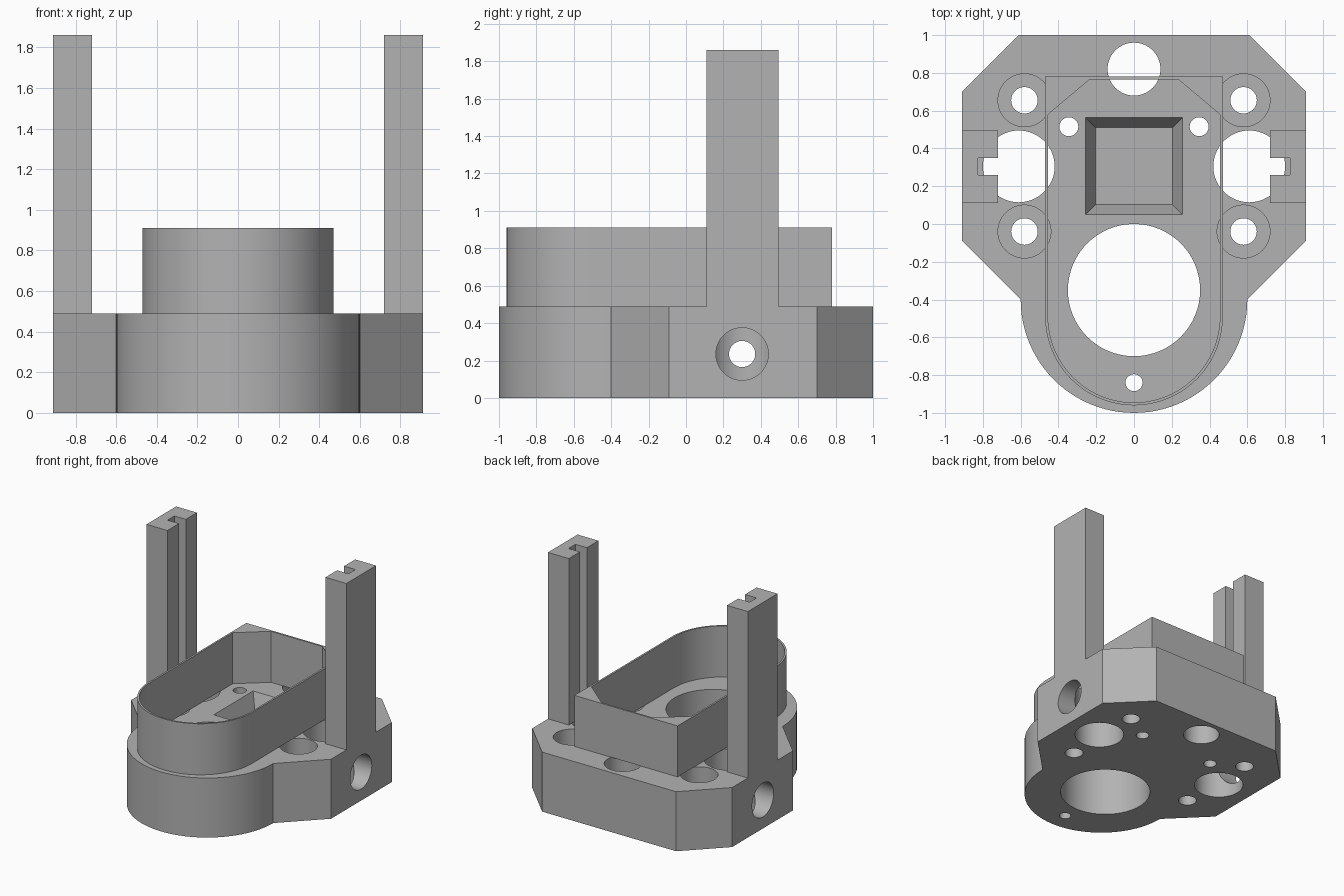
import bpy, bmesh, math
from mathutils import Matrix

cube = bpy.data.objects.get("Cube")
if cube:
    bpy.data.objects.remove(cube, do_unlink=True)

grey = bpy.data.materials.new("plain grey")
grey.use_nodes = True
colour = (0.45, 0.45, 0.45, 1)
grey.diffuse_color = colour
grey.node_tree.nodes["Principled BSDF"].inputs["Base Color"].default_value = colour

TOP = 0.49      # top of the base
RIM = 0.91      # rim of the tub
POST = 1.86     # top of the posts


def to_object(name, bm):
    bmesh.ops.recalc_face_normals(bm, faces=bm.faces)
    mesh = bpy.data.meshes.new(name)
    bm.to_mesh(mesh)
    bm.free()
    mesh.materials.append(grey)
    obj = bpy.data.objects.new(name, mesh)
    bpy.context.collection.objects.link(obj)
    return obj


def prism(name, outline, z0, z1):
    bm = bmesh.new()
    face = bm.faces.new([bm.verts.new((x, y, z0)) for x, y in outline])
    new = bmesh.ops.extrude_face_region(bm, geom=[face])["geom"]
    bmesh.ops.translate(bm, vec=(0, 0, z1 - z0),
                        verts=[v for v in new if isinstance(v, bmesh.types.BMVert)])
    return to_object(name, bm)


def cone(r1, r2, depth, matrix, sides=64):
    bm = bmesh.new()
    bmesh.ops.create_cone(bm, cap_ends=True, segments=sides, radius1=r1,
                          radius2=r2, depth=depth, matrix=matrix)
    return to_object("cutter", bm)


def hole(x, y, r, z0=-0.1, z1=TOP + 0.1):
    return cone(r, r, z1 - z0, Matrix.Translation((x, y, (z0 + z1) / 2)))


def side_bore(x0, x1, r):
    place = Matrix.Translation(((x0 + x1) / 2, 0.3, 0.235))
    return cone(r, r, x1 - x0, place @ Matrix.Rotation(math.pi / 2, 4, "Y"))


def arc(cy, r, n=48):
    # lower half circle, from +x round to -x
    return [(r * math.cos(math.pi * i / n), cy - r * math.sin(math.pi * i / n))
            for i in range(n + 1)]


def cut(obj, cutter):
    mod = obj.modifiers.new("cut", "BOOLEAN")
    mod.operation = "DIFFERENCE"
    mod.solver = "EXACT"
    mod.object = cutter
    bpy.ops.object.select_all(action="DESELECT")
    bpy.context.view_layer.objects.active = obj
    obj.select_set(True)
    bpy.ops.object.modifier_apply(modifier=mod.name)
    bpy.data.objects.remove(cutter, do_unlink=True)


def smooth(obj):
    bpy.ops.object.select_all(action="DESELECT")
    bpy.context.view_layer.objects.active = obj
    obj.select_set(True)
    bpy.ops.object.shade_smooth_by_angle(angle=math.radians(25))


# Base block: chamfered back, rounded front
right_side = [(0.61, 1), (0.91, 0.70), (0.91, -0.09)]
left_side = [(-x, y) for x, y in reversed(right_side)]
base = prism("base", right_side + arc(-0.4, 0.6) + left_side, 0, TOP)

# Centre holes
cut(base, hole(0, -0.35, 0.35))
cut(base, hole(0, 0.82, 0.14))
cut(base, hole(0, -0.84, 0.045))

# Mirrored holes, counterbored screw holes and side bores
for s in (-1, 1):
    cut(base, hole(s * 0.61, 0.305, 0.19))
    cut(base, hole(s * 0.345, 0.515, 0.05))
    for y in (0.655, -0.04):
        cut(base, hole(s * 0.58, y, 0.07))
        cut(base, hole(s * 0.58, y, 0.14, z0=0.25))
    ends = sorted((s * 0.6, s * 1.0))
    cut(base, side_bore(ends[0], ends[1], 0.14))
cut(base, side_bore(-0.7, 0.7, 0.07))

# Square pocket with sloping walls
diagonal = math.sqrt(2)
pocket = cone(0.205 * diagonal, 0.257 * diagonal, 0.13,
              Matrix.Translation((0, 0.307, TOP - 0.064))
              @ Matrix.Rotation(math.pi / 4, 4, "Z"), sides=4)
cut(base, pocket)
smooth(base)

# Thin-walled tub with solid back corners
tub = prism("tub_wall", [(0.47, 0.78)] + arc(-0.49, 0.47) + [(-0.47, 0.78)], TOP, RIM)
inner = [(0.235, 0.765), (0.455, 0.58)] + arc(-0.49, 0.455) + [(-0.455, 0.58), (-0.235, 0.765)]
cut(tub, prism("cutter", inner, TOP - 0.1, RIM + 0.1))
smooth(tub)

# Slotted posts
profile = [(0.91, 0.11), (0.91, 0.495), (0.72, 0.495), (0.72, 0.35),
           (0.825, 0.35), (0.825, 0.26), (0.72, 0.26), (0.72, 0.11)]
for s, side in ((1, "left"), (-1, "right")):
    prism(side + "_post", [(s * x, y) for x, y in profile], TOP, POST)
